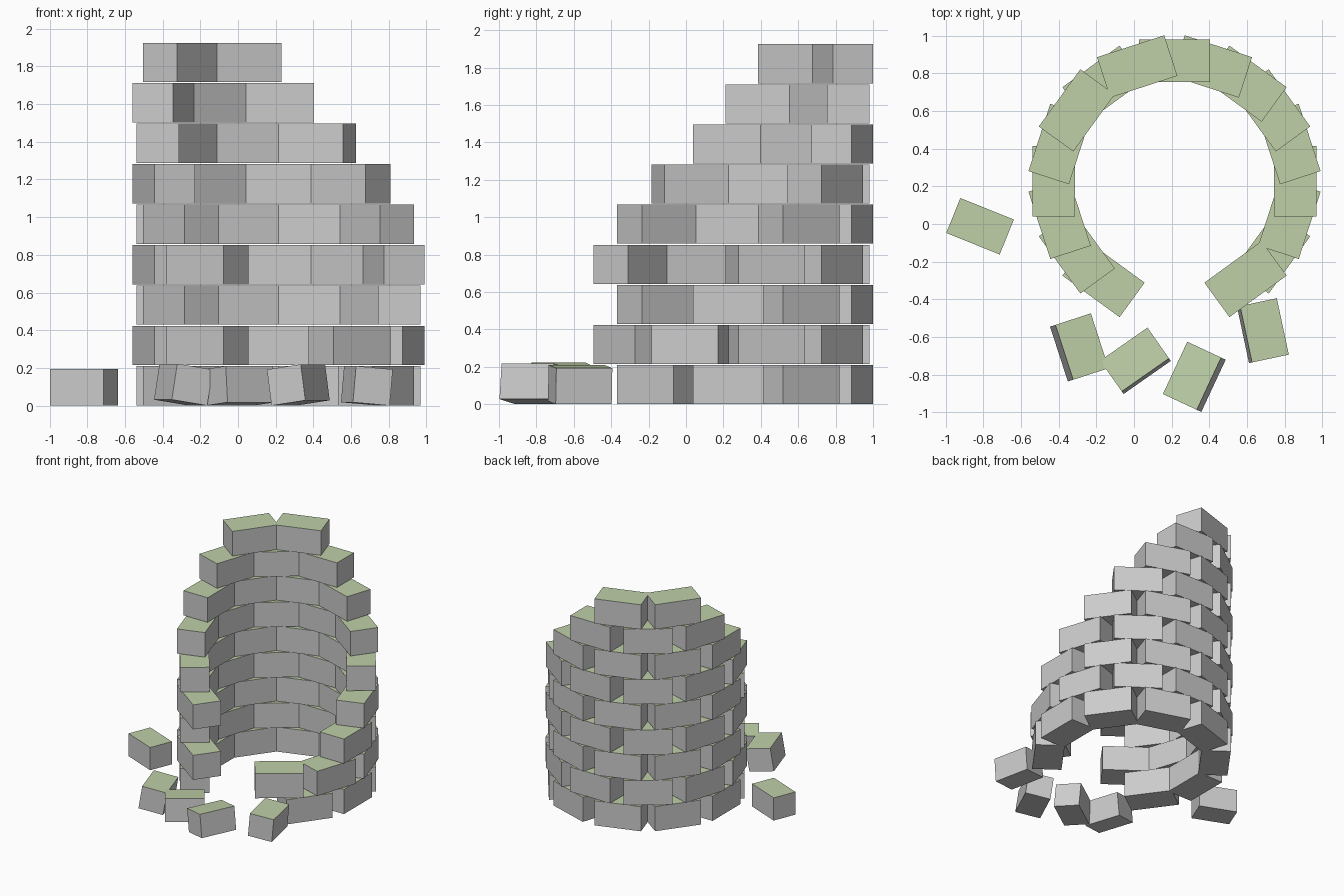
import bpy, bmesh
from math import radians, cos, sin
from mathutils import Matrix, Vector

if "Cube" in bpy.data.objects:
    bpy.data.objects.remove(bpy.data.objects["Cube"])

CX, CY = 0.215, 0.226          # tower axis
LENGTH, DEPTH, HEIGHT = 0.375, 0.226, 0.209
RADIUS = 0.754 - DEPTH / 2     # to the middle of a block
PITCH = 0.2145                 # height of one course
STEP = 36                      # ten blocks per full ring


def material(name, color):
    m = bpy.data.materials.new(name)
    m.diffuse_color = color
    m.use_nodes = True
    m.node_tree.nodes["Principled BSDF"].inputs["Base Color"].default_value = m.diffuse_color
    return m


stone = material("stone", (0.8, 0.8, 0.8, 1))
moss = material("moss", (0.52, 0.63, 0.39, 1))


def add_block(bm, size, matrix):
    """A stone block with a mossy top face."""
    verts = bmesh.ops.create_cube(
        bm, size=1, matrix=matrix @ Matrix.Diagonal((*size, 1)))["verts"]
    faces = {f for v in verts for f in v.link_faces}
    for f in faces:
        f.normal_update()
        f.material_index = 1 if f.normal.z > 0.9 else 0
    return verts


def finish(bm, name):
    mesh = bpy.data.meshes.new(name)
    bm.to_mesh(mesh)
    bm.free()
    mesh.materials.append(stone)
    mesh.materials.append(moss)
    bpy.context.collection.objects.link(bpy.data.objects.new(name, mesh))


# Wall courses, bottom to top: first block angle and number of blocks
courses = [(-36, 8), (-54, 9), (0, 7), (18, 7), (36, 6),
           (54, 5), (72, 4), (90, 3), (108, 2)]
for row, (start, count) in enumerate(courses):
    bm = bmesh.new()
    for i in range(count):
        a = radians(start + STEP * i)
        place = Matrix.Translation((CX + RADIUS * cos(a), CY + RADIUS * sin(a),
                                    PITCH * row + HEIGHT / 2))
        add_block(bm, (DEPTH, LENGTH, HEIGHT), place @ Matrix.Rotation(a, 4, 'Z'))
    finish(bm, f"wall_course_{row + 1}")

# Fallen blocks: x, y, heading, tilt about the long axis
fallen = [(-0.817, -0.012, -22, 0), (-0.290, -0.655, 108, 9),
          (0.008, -0.726, 35, -5), (0.320, -0.811, 65, -8),
          (0.684, -0.566, 102, 5)]
for n, (x, y, heading, tilt) in enumerate(fallen):
    bm = bmesh.new()
    verts = add_block(bm, (0.306, 0.2, 0.193),
                      Matrix.Translation((x, y, 0))
                      @ Matrix.Rotation(radians(heading), 4, 'Z')
                      @ Matrix.Rotation(radians(tilt), 4, 'X'))
    # rest it on the ground
    bmesh.ops.translate(bm, verts=verts, vec=Vector((0, 0, -min(v.co.z for v in verts))))
    finish(bm, f"fallen_block_{n + 1}")
